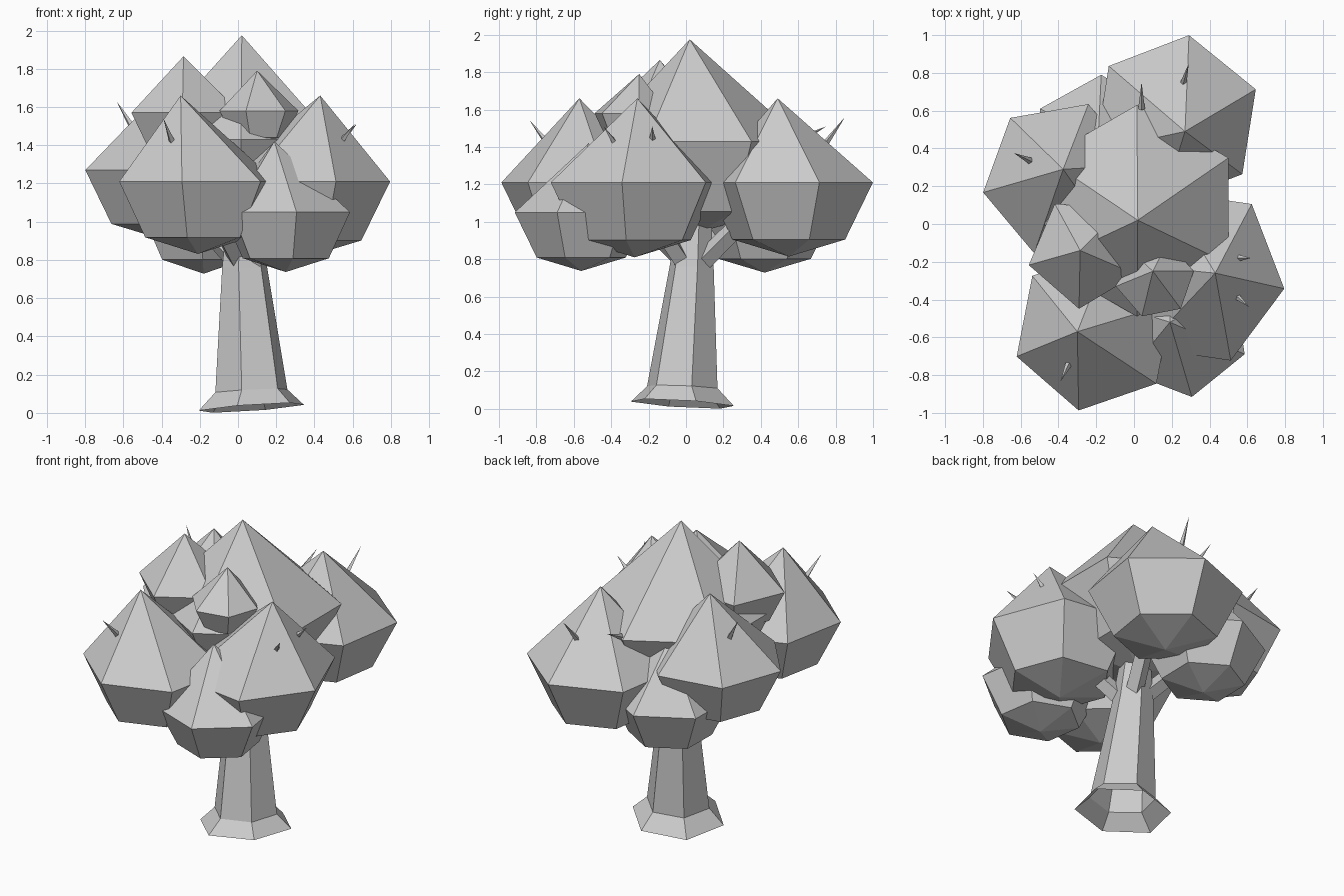
import bpy, bmesh, math
from mathutils import Vector

if "Cube" in bpy.data.objects:
    bpy.data.objects.remove(bpy.data.objects["Cube"])

grey = bpy.data.materials.new("soft grey")
grey.diffuse_color = (0.6, 0.6, 0.6, 1)
grey.use_nodes = True
grey.node_tree.nodes["Principled BSDF"].inputs["Base Color"].default_value = grey.diffuse_color


def finish(bm, name, recalc=True):
    if recalc:
        bmesh.ops.recalc_face_normals(bm, faces=bm.faces)
    mesh = bpy.data.meshes.new(name)
    bm.to_mesh(mesh)
    bm.free()
    mesh.materials.append(grey)
    obj = bpy.data.objects.new(name, mesh)
    bpy.context.collection.objects.link(obj)
    return obj


def ring(bm, c, r, n, rot, tilt=(0, 0), sy=1):
    out = []
    for i in range(n):
        a = math.radians(rot) + 2 * math.pi * i / n
        x, y = r * math.cos(a), sy * r * math.sin(a)
        out.append(bm.verts.new((c[0] + x, c[1] + y, c[2] + tilt[0] * x + tilt[1] * y)))
    return out


def bridge(bm, a, b):
    n = len(a)
    for i in range(n):
        j = (i + 1) % n
        bm.faces.new((a[i], a[j], b[j], b[i]))


def fan(bm, a, p):
    v = bm.verts.new(p)
    for i in range(len(a)):
        bm.faces.new((a[i], a[(i + 1) % len(a)], v))


# Leaf clump: pointed top, wide hexagonal belt, narrower lower ring, blunt base
def clump(name, x, y, z, r, rot, apex, n=6, sy=1):
    bm = bmesh.new()
    wide = ring(bm, (x, y, z), r, n, rot, sy=sy)
    low = ring(bm, (x, y, z - 0.67 * r), 0.67 * r, n, rot, sy=sy)
    bridge(bm, wide, low)
    fan(bm, wide, apex)
    fan(bm, low, (x, y, z - 0.87 * r))
    finish(bm, name)


# Tapered bar between two points, used for branches and thorns
def bar(name, p, q, r1, r2, n):
    p, q = Vector(p), Vector(q)
    d = q - p
    bm = bmesh.new()
    bmesh.ops.create_cone(bm, cap_ends=True, segments=n, radius1=r1, radius2=r2, depth=d.length)
    o = finish(bm, name)
    o.rotation_mode = 'QUATERNION'
    o.rotation_quaternion = d.to_track_quat('Z', 'Y')
    o.location = (p + q) / 2


# Crown
clump("top_leaves", 0.015, 0.07, 1.43, 0.56, 30, (0.02, 0.02, 1.975))
clump("front_left_leaves", -0.21, -0.56, 1.21, 0.435, 19, (-0.30, -0.57, 1.66))
clump("back_leaves", 0.22, 0.55, 1.21, 0.455, 21, (0.27, 0.49, 1.66))
clump("right_leaves", 0.34, -0.275, 1.21, 0.46, -8, (0.43, -0.26, 1.66), sy=1.05)
clump("left_leaves", -0.385, 0.24, 1.27, 0.42, 10, (-0.375, 0.29, 1.71))
clump("low_front_leaves", 0.25, -0.56, 1.05, 0.36, -81, (0.19, -0.52, 1.42))
clump("low_back_leaves", -0.18, 0.42, 1.05, 0.37, 89, (-0.19, 0.45, 1.42))
clump("upper_left_leaves", -0.265, -0.15, 1.57, 0.30, 193, (-0.285, -0.14, 1.865), 5)
clump("upper_front_leaves", 0.11, -0.29, 1.58, 0.21, 11, (0.10, -0.25, 1.79))

# Trunk with flared foot, open underneath
bm = bmesh.new()
rot = 15
foot = ring(bm, (0.07, -0.02, 0.027), 0.285, 6, rot, (0.07, -0.06))
ankle = ring(bm, (0.07, -0.02, 0.115), 0.195, 6, rot, (0.05, -0.04))
neck = ring(bm, (0.035, 0.03, 0.76), 0.122, 6, rot)
tip = ring(bm, (0.03, 0.05, 1.08), 0.085, 6, rot)
for a, b in ((foot, ankle), (ankle, neck), (neck, tip)):
    bridge(bm, a, b)
bm.faces.new(tip)
finish(bm, "trunk", recalc=False)

# Branches into the clumps
for name, p, q in (
        ("back_branch", (0.06, 0.06, 0.76), (0.18, 0.36, 1.06)),
        ("front_branch", (0.02, 0.02, 0.76), (-0.15, -0.3, 1.08)),
        ("right_branch", (0.06, 0.0, 0.76), (0.25, -0.2, 1.06)),
        ("left_branch", (0.02, 0.05, 0.76), (-0.25, 0.18, 1.06))):
    bar(name, p, q, 0.055, 0.05, 4)

# Thorns on the outer clumps
thorns = [
    ((-0.55, 0.335, 1.49), (-0.635, 0.375, 1.63)),
    ((-0.345, -0.74, 1.42), (-0.39, -0.835, 1.54)),
    ((0.54, -0.38, 1.42), (0.61, -0.44, 1.51)),
    ((0.55, -0.18, 1.44), (0.62, -0.18, 1.51)),
    ((0.26, 0.74, 1.41), (0.29, 0.85, 1.56)),
    ((0.04, 0.61, 1.44), (0.04, 0.75, 1.51)),
]
for i, (p, q) in enumerate(thorns):
    bar("thorn_%d" % (i + 1), p, q, 0.018, 0, 4)
